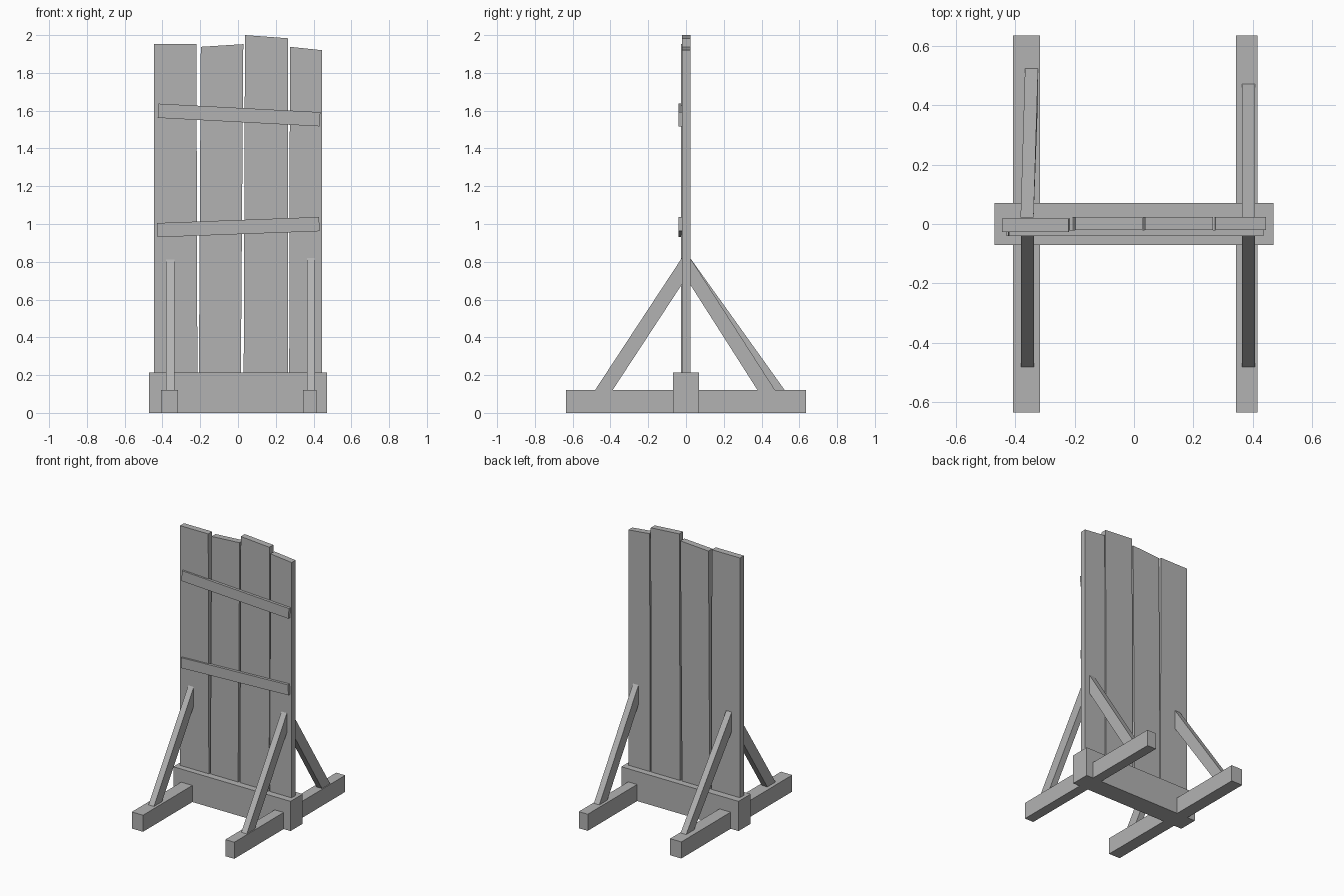
import bpy

cube = bpy.data.objects.get("Cube")
if cube:
    bpy.data.objects.remove(cube, do_unlink=True)

GREY = (0.45, 0.45, 0.45, 1.0)
wood = bpy.data.materials.new("grey_wood")
wood.use_nodes = True
wood.diffuse_color = GREY
wood.node_tree.nodes["Principled BSDF"].inputs["Base Color"].default_value = GREY


def prism(name, near, far):
    """Solid between two matching four-point outlines."""
    faces = [(3, 2, 1, 0), (4, 5, 6, 7)]
    faces += [(i, (i + 1) % 4, (i + 1) % 4 + 4, i + 4) for i in range(4)]
    mesh = bpy.data.meshes.new(name)
    mesh.from_pydata(near + far, [], faces)
    mesh.materials.append(wood)
    obj = bpy.data.objects.new(name, mesh)
    bpy.context.collection.objects.link(obj)
    # Make every face point outwards
    import bmesh
    bm = bmesh.new()
    bm.from_mesh(mesh)
    bmesh.ops.recalc_face_normals(bm, faces=bm.faces)
    bm.to_mesh(mesh)
    bm.free()
    return obj


def panel(name, outline, y0, y1):
    """Extrude an x-z outline from y0 to y1."""
    return prism(name, [(x, y0, z) for x, z in outline],
                 [(x, y1, z) for x, z in outline])


def box(name, x0, x1, y0, y1, z0, z1):
    return panel(name, [(x0, z0), (x1, z0), (x1, z1), (x0, z1)], y0, y1)


def brace(name, x_foot, x_top, y_foot, side, width=0.044):
    """Leaning strut, cut flat on the foot and upright against the boards."""
    y_top = 0.022
    outline = [(y_foot, 0.12, x_foot), (y_top, 0.82, x_top),
               (y_top, 0.68, x_top), (y_foot - 0.093, 0.12, x_foot)]
    return prism(name, [(x, side * y, z) for y, z, x in outline],
                 [(x + width, side * y, z) for y, z, x in outline])


# Base beam and the two feet
box("base_beam", -0.47, 0.47, -0.07, 0.07, 0, 0.215)
box("right_foot", -0.407, -0.317, -0.635, 0.635, 0, 0.12)
box("left_foot", 0.343, 0.415, -0.635, 0.635, 0, 0.12)

# Upright boards: bottom x pair, top x pair, top z pair, front y
boards = [
    ((-0.445, -0.215), (-0.445, -0.220), (1.952, 1.952), -0.027),
    ((-0.207, 0.015), (-0.197, 0.028), (1.938, 1.952), -0.021),
    ((0.030, 0.265), (0.037, 0.266), (2.0, 1.983), -0.021),
    ((0.271, 0.445), (0.275, 0.445), (1.938, 1.920), -0.021),
]
for i, (low, high, top, y) in enumerate(boards, 1):
    panel(f"board_{i}", [(low[0], 0.2), (low[1], 0.2),
                         (high[1], top[1]), (high[0], top[0])], y, y + 0.045)

# Crooked cross slats on the front
panel("upper_slat", [(-0.425, 1.562), (0.432, 1.517), (0.436, 1.592),
                     (-0.421, 1.637)], -0.04, -0.02)
panel("lower_slat", [(-0.427, 0.93), (0.432, 0.962), (0.429, 1.037),
                     (-0.43, 1.005)], -0.04, -0.02)

# Leaning braces
brace("front_right_brace", -0.38, -0.38, 0.482, -1)
brace("front_left_brace", 0.364, 0.364, 0.482, -1)
brace("back_right_brace", -0.367, -0.382, 0.523, 1)
brace("back_left_brace", 0.364, 0.364, 0.472, 1)
